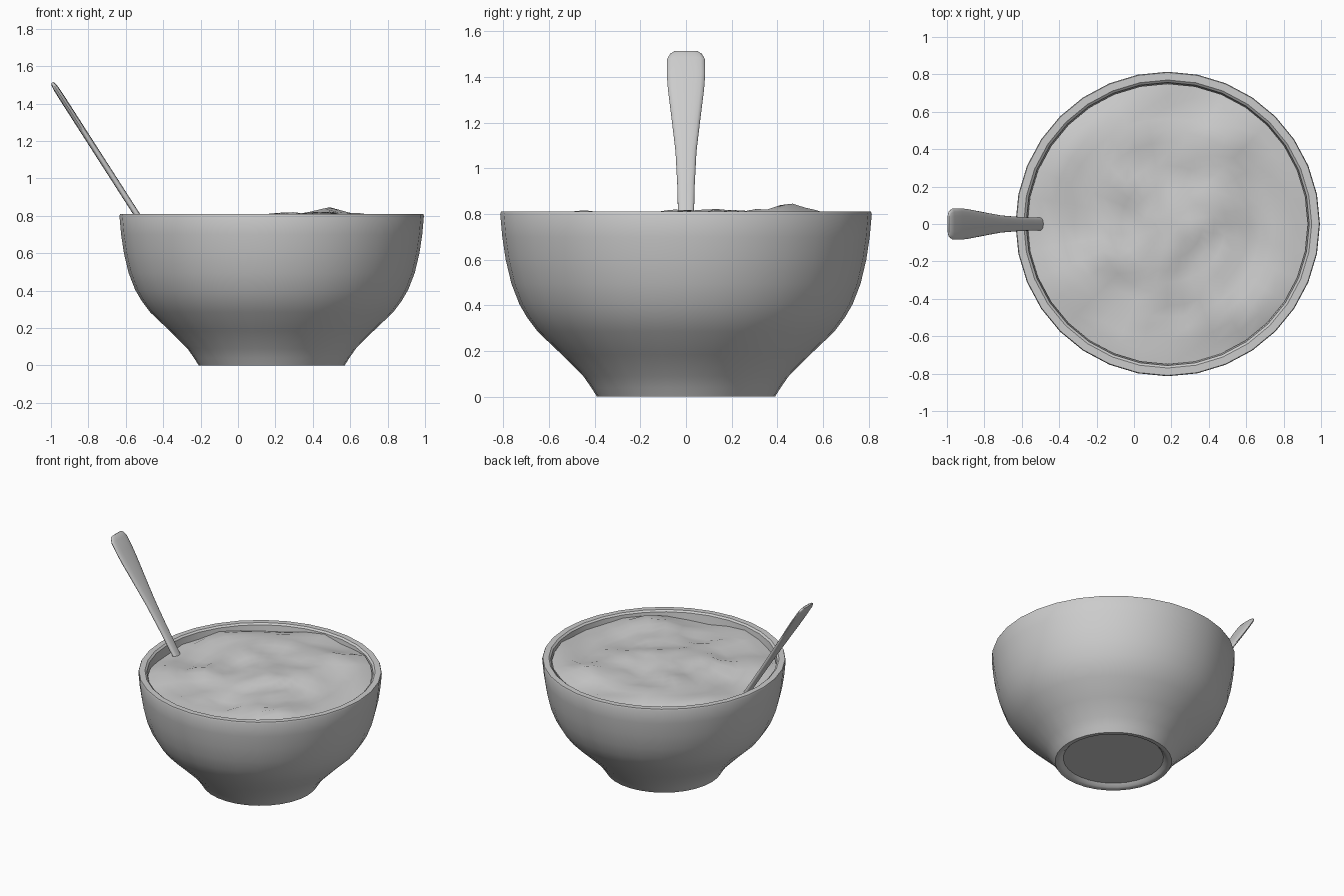
import bpy, bmesh, math
from mathutils import Vector, noise

if "Cube" in bpy.data.objects:
    bpy.data.objects.remove(bpy.data.objects["Cube"])

CX = 0.18      # bowl axis
SEG = 32


def finish(bm, name, angle=40):
    bmesh.ops.recalc_face_normals(bm, faces=bm.faces)
    me = bpy.data.meshes.new(name)
    bm.to_mesh(me)
    bm.free()
    ob = bpy.data.objects.new(name, me)
    bpy.context.collection.objects.link(ob)
    bpy.ops.object.select_all(action='DESELECT')
    ob.select_set(True)
    bpy.context.view_layer.objects.active = ob
    bpy.ops.object.shade_smooth_by_angle(angle=math.radians(angle))
    return ob


def loft(rings, cap_start=True, cap_end=True):
    """Bridge a list of equally long point rings."""
    bm = bmesh.new()
    vs = [[bm.verts.new(p) for p in r] for r in rings]
    n = len(vs[0])
    for a, b in zip(vs, vs[1:]):
        for i in range(n):
            j = (i + 1) % n
            bm.faces.new((a[i], a[j], b[j], b[i]))
    if cap_start:
        bm.faces.new(vs[0])
    if cap_end:
        bm.faces.new(vs[-1])
    return bm


def circle(r, z):
    return [Vector((CX + r * math.cos(t), r * math.sin(t), z))
            for t in (2 * math.pi * i / SEG for i in range(SEG))]


# Bowl: recessed underside, outer wall, rounded rim, inner wall
profile = [(0.335, 0.025), (0.355, 0.005), (0.37, 0), (0.39, 0), (0.415, 0.04),
           (0.45, 0.09), (0.545, 0.185), (0.65, 0.285), (0.695, 0.345),
           (0.73, 0.405), (0.765, 0.495), (0.79, 0.6), (0.805, 0.7),
           (0.814, 0.8), (0.81, 0.811), (0.77, 0.811), (0.757, 0.8),
           (0.745, 0.7), (0.73, 0.6), (0.67, 0.42), (0.58, 0.29),
           (0.46, 0.17), (0.36, 0.1)]
finish(loft([circle(r, z) for r, z in profile]), "bowl")


# Food: lumpy disc, lower near the bowl wall and towards the front left
def food_height(p):
    x, y = p.x - CX, p.y
    r = math.hypot(x, y) / 0.752
    z = 0.793 + 0.018 * y + 0.012 * x - 0.03 * r ** 6
    z += 0.045 * noise.noise(Vector((x * 3.2 + 4, y * 3.2 + 2, 0.3)))
    z += 0.022 * noise.noise(Vector((x * 7.5, y * 7.5, 5.1)))
    z += 0.03 * math.exp(-((x - 0.25) ** 2 + (y - 0.5) ** 2) / 0.03)
    z += 0.03 * math.exp(-((x + 0.35) ** 2 + (y + 0.12) ** 2) / 0.015)
    z -= 0.035 * math.exp(-((x + 0.7) ** 2 + y ** 2) / 0.06)
    return min(z, 0.856)


rings = [circle(0.75 * k / 12, 0) for k in range(12, 0, -1)]
for ring in rings:
    for p in ring:
        p.z = food_height(p)
finish(loft(rings, cap_start=False), "food", 60)


# Spoon: flat handle flaring to a rounded end, dipping into the food
top, low = Vector((-0.993, 0, 1.512)), Vector((-0.52, 0, 0.775))
axis = (low - top).normalized()
normal = Vector((-axis.z, 0, axis.x))


def spoon_ring(d, w, t, sag=0.0, n=16):
    c = top + axis * d - normal * sag
    ring = []
    for i in range(n):
        a = 2 * math.pi * i / n
        cy, sn = math.cos(a), math.sin(a)
        y = w * math.copysign(abs(cy) ** 0.7, cy)
        h = t * math.copysign(abs(sn) ** 0.8, sn)
        ring.append(c + Vector((0, y, 0)) + normal * h)
    return ring


# distance from the tip, half width, half thickness, sag of the scoop
sections = [(0, 0.052, 0.006, 0), (0.012, 0.07, 0.012, 0), (0.04, 0.083, 0.015, 0),
            (0.12, 0.084, 0.016, 0), (0.2, 0.079, 0.016, 0), (0.36, 0.062, 0.016, 0),
            (0.52, 0.046, 0.016, 0), (0.7, 0.038, 0.016, 0), (0.9, 0.034, 0.016, 0),
            (1.02, 0.04, 0.015, 0), (1.1, 0.09, 0.013, 0.02), (1.2, 0.13, 0.012, 0.035),
            (1.32, 0.135, 0.012, 0.035), (1.42, 0.1, 0.012, 0.02), (1.48, 0.04, 0.008, 0)]
finish(loft([spoon_ring(*s) for s in sections]), "spoon", 50)
